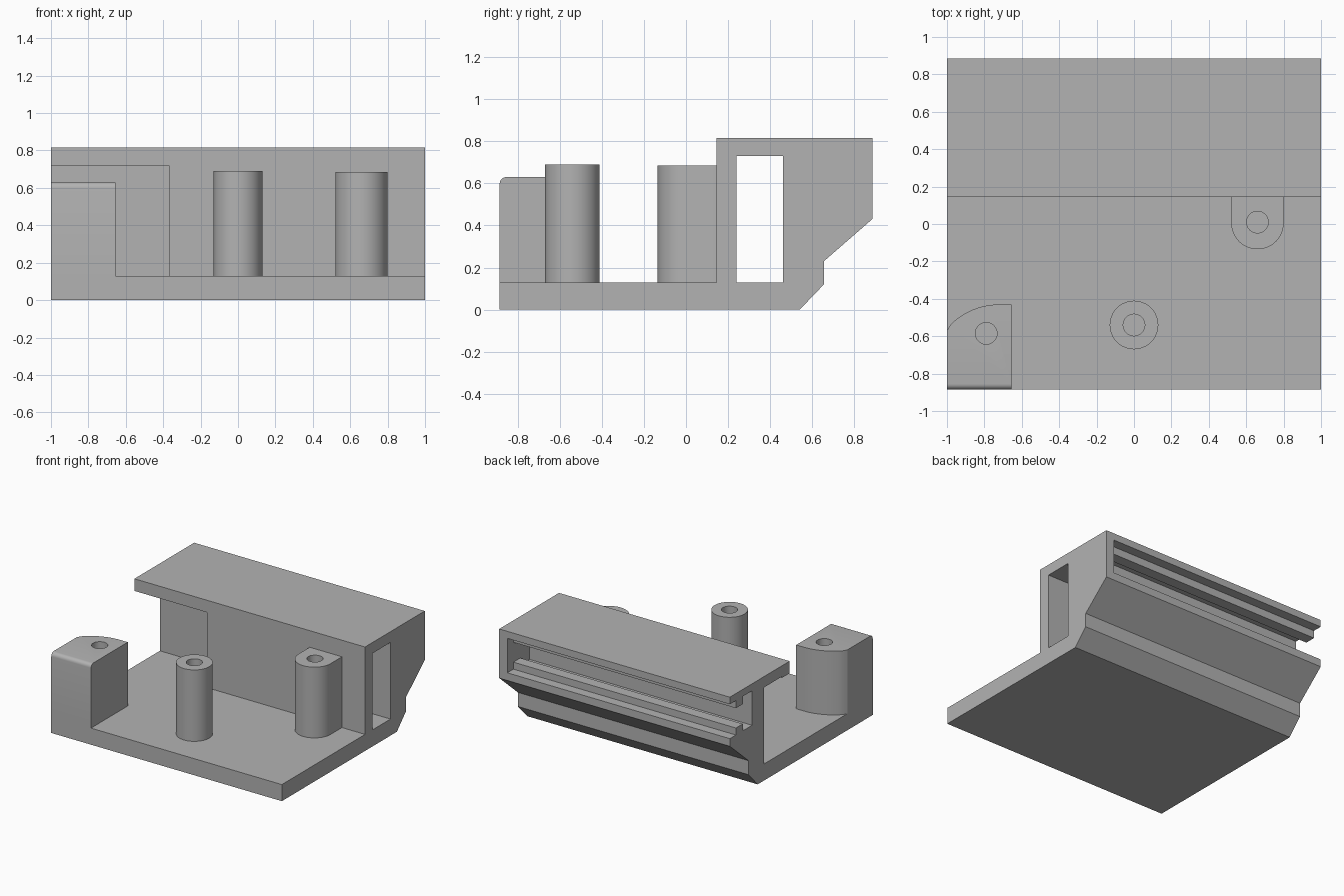
import bpy, bmesh, math
from mathutils import Vector

if "Cube" in bpy.data.objects:
    bpy.data.objects.remove(bpy.data.objects["Cube"], do_unlink=True)

grey = bpy.data.materials.new("matte grey")
grey.use_nodes = True
grey.diffuse_color = (0.45, 0.45, 0.45, 1)
grey.node_tree.nodes["Principled BSDF"].inputs["Base Color"].default_value = (0.45, 0.45, 0.45, 1)

FLOOR = 0.13      # top of the base plate
WALL = 0.145      # front face of the housing


def prism(name, outline, axis, low, high):
    """Extrude a 2D outline: (y, z) along x, or (x, y) along z."""
    place = (lambda a, b: (low, a, b)) if axis == "x" else (lambda a, b: (a, b, low))
    bm = bmesh.new()
    face = bm.faces.new([bm.verts.new(place(a, b)) for a, b in outline])
    ext = bmesh.ops.extrude_face_region(bm, geom=[face])
    move = Vector((high - low, 0, 0) if axis == "x" else (0, 0, high - low))
    bmesh.ops.translate(bm, vec=move, verts=[v for v in ext["geom"] if isinstance(v, bmesh.types.BMVert)])
    bmesh.ops.recalc_face_normals(bm, faces=bm.faces)
    mesh = bpy.data.meshes.new(name)
    bm.to_mesh(mesh)
    bm.free()
    mesh.materials.append(grey)
    obj = bpy.data.objects.new(name, mesh)
    bpy.context.collection.objects.link(obj)
    return obj


def rect(a0, a1, b0, b1):
    return [(a0, b0), (a1, b0), (a1, b1), (a0, b1)]


def arc(cx, cy, r, start, end, steps):
    angles = [math.radians(start + (end - start) * i / steps) for i in range(steps + 1)]
    return [(cx + r * math.cos(t), cy + r * math.sin(t)) for t in angles]


def circle(cx, cy, r, steps=48):
    return arc(cx, cy, r, 0, 360, steps)[:-1]


def cut(obj, cutter):
    mod = obj.modifiers.new("cut", "BOOLEAN")
    mod.operation = "DIFFERENCE"
    mod.solver = "EXACT"
    mod.object = cutter
    bpy.context.view_layer.objects.active = obj
    bpy.ops.object.modifier_apply(modifier=mod.name)
    bpy.data.objects.remove(cutter, do_unlink=True)


def smooth(obj):
    bpy.ops.object.select_all(action="DESELECT")
    obj.select_set(True)
    bpy.context.view_layer.objects.active = obj
    bpy.ops.object.shade_smooth_by_angle(angle=math.radians(30))


# Base plate and housing share one side profile
body = prism("base_and_housing", [
    (-0.885, 0), (0.54, 0), (0.655, 0.12), (0.655, 0.23), (0.885, 0.43),
    (0.885, 0.815), (WALL, 0.815), (WALL, FLOOR), (-0.885, FLOOR)], "x", -1, 1)

# Channel running through the housing
cut(body, prism("channel_cutter", rect(0.24, 0.46, FLOOR, 0.73), "x", -1.1, 1.1))

# Opening in the front wall at one end
cut(body, prism("opening_cutter", rect(0.05, 0.35, FLOOR, 0.72), "x", -1.1, -0.37))

# Rear rail slot, open at one end, narrowed by an upper and a lower rail
cut(body, prism("rail_slot_cutter", [
    (0.61, 0.49), (0.725, 0.49), (0.725, 0.545), (0.81, 0.545), (0.81, 0.49), (0.95, 0.49),
    (0.95, 0.76), (0.81, 0.76), (0.81, 0.70), (0.725, 0.70), (0.725, 0.76), (0.61, 0.76)],
    "x", -1.1, 0.93))

# Free-standing round post
post = prism("centre_post", circle(0, -0.54, 0.13), "z", FLOOR, 0.69)

# Post with a rounded front, joined to the housing wall
wall_post = prism("wall_post", [(0.80, WALL), (0.52, WALL)] + arc(0.66, 0.005, 0.14, 180, 360, 24),
                  "z", FLOOR, 0.685)

# Corner block with a curved inner corner
corner = prism("corner_block",
               [(-1, -0.885), (-0.655, -0.885), (-0.655, -0.43)]
               + arc(-0.72, -0.80, 0.37, 90, 135, 12) + [(-1, -0.57)],
               "z", FLOOR, 0.63)

# Rounded top front edge of the corner block
bevel = corner.modifiers.new("rounded_edge", "BEVEL")
bevel.width = 0.03
bevel.segments = 5
bevel.limit_method = "WEIGHT"
weights = corner.data.attributes.new("bevel_weight_edge", "FLOAT", "EDGE")
for edge in corner.data.edges:
    ends = [corner.data.vertices[i].co for i in edge.vertices]
    if all(v.y < -0.88 and v.z > 0.6 for v in ends):
        weights.data[edge.index].value = 1
bpy.context.view_layer.objects.active = corner
bpy.ops.object.modifier_apply(modifier=bevel.name)

# Screw holes
for obj, x, y in ((post, 0, -0.54), (wall_post, 0.66, 0.01), (corner, -0.79, -0.585)):
    cut(obj, prism("hole_cutter", circle(x, y, 0.058, 32), "z", 0.2, 0.9))
    smooth(obj)
